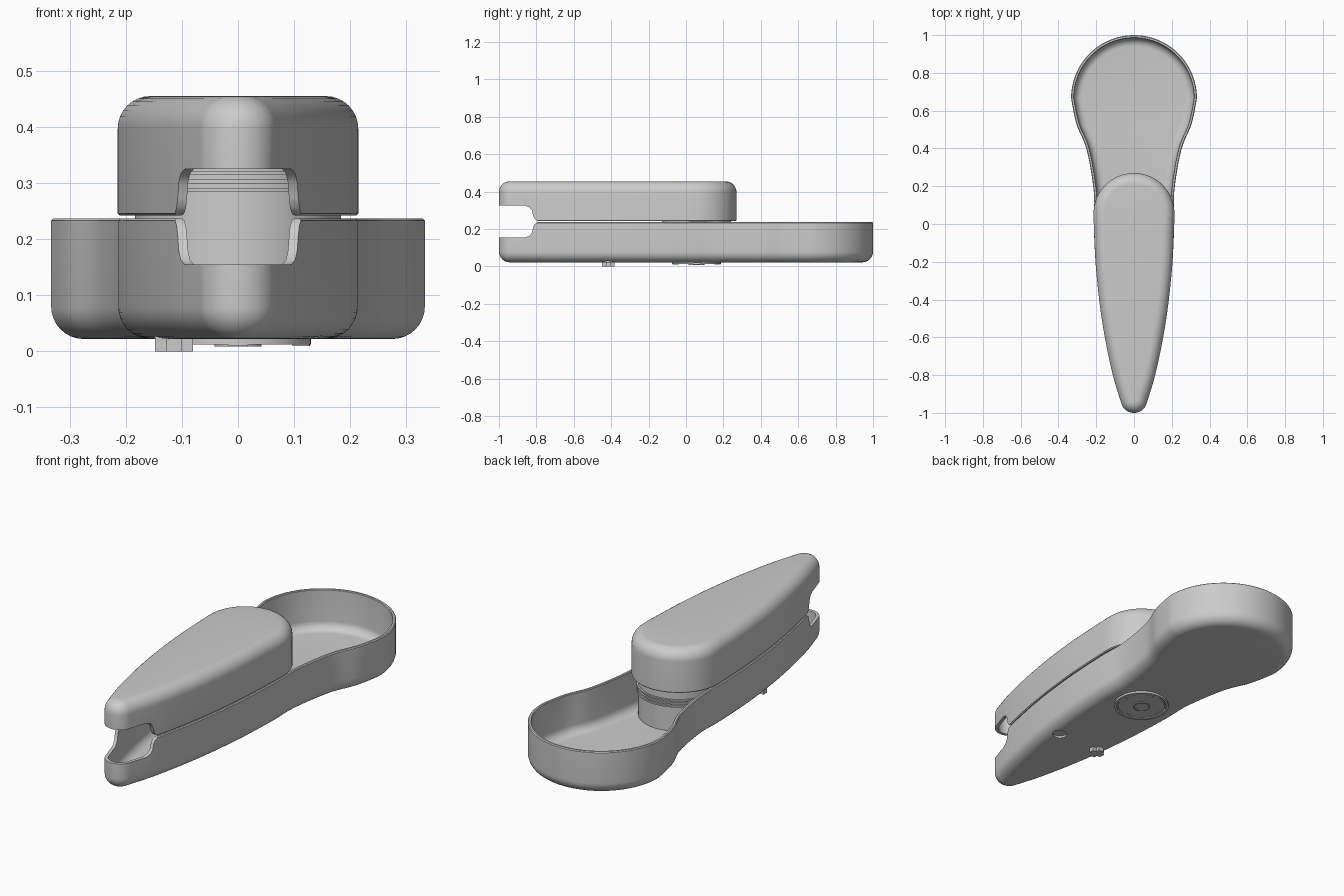
import bpy, bmesh, math
from mathutils import Vector

cube = bpy.data.objects.get("Cube")
if cube:
    bpy.data.objects.remove(cube, do_unlink=True)

grey = bpy.data.materials.new("satin grey")
grey.use_nodes = True
colour = (0.6, 0.6, 0.6, 1)
grey.diffuse_color = colour
grey.node_tree.nodes["Principled BSDF"].inputs["Base Color"].default_value = colour

PIVOT_Y = 0.056


def finish(name, bm, angle=35):
    bmesh.ops.recalc_face_normals(bm, faces=bm.faces)
    mesh = bpy.data.meshes.new(name)
    bm.to_mesh(mesh)
    bm.free()
    ob = bpy.data.objects.new(name, mesh)
    bpy.context.collection.objects.link(ob)
    mesh.materials.append(grey)
    smooth(ob, angle)
    return ob


def activate(ob):
    bpy.ops.object.select_all(action='DESELECT')
    ob.select_set(True)
    bpy.context.view_layer.objects.active = ob


def smooth(ob, angle=35):
    activate(ob)
    bpy.ops.object.shade_smooth_by_angle(angle=math.radians(angle))


def arc(cx, cy, r, start, end, steps):
    angles = [math.radians(start + (end - start) * i / steps) for i in range(steps + 1)]
    return [Vector((cx + r * math.cos(a), cy + r * math.sin(a))) for a in angles]


def spline(points, steps=8):
    # Catmull-Rom through the inner points
    out = []
    for a, b, c, d in zip(points, points[1:], points[2:], points[3:]):
        for i in range(steps):
            t = i / steps
            out.append(0.5 * (2 * b + (c - a) * t + (2 * a - 5 * b + 4 * c - d) * t**2
                              + (3 * b - a - 3 * c + d) * t**3))
    return out


def outline(side, end_y, end_r):
    # Rounded nose, curved flank and round heel, mirrored in x
    nose = arc(0, -0.93, 0.07, -90, -16, 10)
    heel = arc(0, end_y, end_r, 0, 90, 24)
    pts = [Vector(p) for p in side]
    half = nose[:-1] + spline([nose[-2], nose[-1]] + pts + [heel[0], heel[1]]) + heel
    return half + [Vector((-p.x, p.y)) for p in half[-2:0:-1]]


def stack(name, loop, profile):
    # Skin rings made by insetting the outline, closed at both ends
    bm = bmesh.new()
    n = len(loop)
    normals = []
    for i in range(n):
        t = (loop[(i + 1) % n] - loop[i - 1]).normalized()
        normals.append(Vector((-t.y, t.x)))
    rings = [[bm.verts.new((*(p + nor * inset), z)) for p, nor in zip(loop, normals)]
             for inset, z in profile]
    for lo, hi in zip(rings, rings[1:]):
        for i in range(n):
            j = (i + 1) % n
            bm.faces.new((lo[i], lo[j], hi[j], hi[i]))
    bm.faces.new(rings[0])
    bm.faces.new(rings[-1])
    return finish(name, bm)


def shell_profile(base, rim, up, r=0.058, wall=0.016):
    # Rounded outer corner, thin rim, rounded inner corner
    outer = [(r - p.x, base + up * (r + p.y)) for p in arc(0, 0, r, -90, 0, 8)]
    ri = r - wall
    inner = [(r - p.x, base + up * (r + p.y)) for p in arc(0, 0, ri, 0, -90, 8)]
    return outer + [(0, rim - up * 0.004), (0.004, rim), (wall - 0.003, rim),
                    (wall, rim - up * 0.003)] + inner


def cut(ob, cutter):
    mod = ob.modifiers.new("cut", 'BOOLEAN')
    mod.operation = 'DIFFERENCE'
    mod.solver = 'EXACT'
    mod.object = cutter
    activate(ob)
    bpy.ops.object.modifier_apply(modifier=mod.name)
    smooth(ob)


def disc(name, x, y, r, z0, z1, sides=48):
    bm = bmesh.new()
    bmesh.ops.create_cone(bm, cap_ends=True, segments=sides, radius1=r, radius2=r, depth=z1 - z0)
    bmesh.ops.translate(bm, vec=(x, y, (z0 + z1) / 2), verts=bm.verts)
    return finish(name, bm)


def ring(name, y, r_in, r_out, z0, z1, start=0, sweep=360, steps=64):
    # Rectangular section swept around the pivot
    bm = bmesh.new()
    section = [(r_in, z0), (r_out, z0), (r_out, z1), (r_in, z1)]
    closed = sweep == 360
    rows = []
    for i in range(steps if closed else steps + 1):
        a = math.radians(start + sweep * i / steps)
        rows.append([bm.verts.new((r * math.cos(a), y + r * math.sin(a), z)) for r, z in section])
    pairs = list(zip(rows, rows[1:])) + ([(rows[-1], rows[0])] if closed else [])
    for a, b in pairs:
        for i in range(4):
            j = (i + 1) % 4
            bm.faces.new((a[i], a[j], b[j], b[i]))
    if not closed:
        bm.faces.new(rows[0])
        bm.faces.new(rows[-1])
    return finish(name, bm)


def box(name, centre, size):
    bm = bmesh.new()
    bmesh.ops.create_cube(bm, size=1)
    bmesh.ops.scale(bm, vec=size, verts=bm.verts)
    bmesh.ops.translate(bm, vec=centre, verts=bm.verts)
    return finish(name, bm)


# Lower tray and upper lid
flank = [(0.117, -0.78), (0.168, -0.52), (0.2, -0.25), (0.213, 0)]
tray_loop = outline(flank + [(0.213, 0.17), (0.25, 0.39), (0.305, 0.53)], 0.667, 0.333)
lid_loop = outline(flank, PIVOT_Y, 0.214)
tray = stack("lower_tray", tray_loop, shell_profile(0.022, 0.237, 1))
lid = stack("upper_lid", lid_loop, shell_profile(0.455, 0.242, -1))

# Mouth opening at the nose, flaring into the seam
upper = [(-1.1, 0.325), (-0.86, 0.325), (-0.838, 0.317), (-0.824, 0.3), (-0.818, 0.275),
         (-0.81, 0.255), (-0.795, 0.244), (-0.775, 0.24)]
mouth = upper + [(y, 0.48 - z) for y, z in upper[-2::-1]]
bm = bmesh.new()
face = bm.faces.new([bm.verts.new((-0.3, y, z)) for y, z in mouth])
side = bmesh.ops.extrude_face_region(bm, geom=[face])
bmesh.ops.translate(bm, vec=(0.6, 0, 0),
                    verts=[v for v in side["geom"] if isinstance(v, bmesh.types.BMVert)])
mouth_cutter = finish("mouth_cutter", bm)
hole_cutter = disc("hole_cutter", 0.116, -0.415, 0.034, 0, 0.032)
cut(tray, mouth_cutter)
cut(tray, hole_cutter)
cut(lid, mouth_cutter)
for cutter in (mouth_cutter, hole_cutter):
    bpy.data.objects.remove(cutter, do_unlink=True)

# Pivot drum joining both shells, with ridges front and back
disc("pivot_drum", 0, PIVOT_Y, 0.184, 0.03, 0.445, 64)
for i in range(3):
    step = 0.015 * i
    ring("front_ridge", PIVOT_Y, 0.18, 0.192, 0.284 + step, 0.291 + step, 180, 180)
    ring("back_ridge", PIVOT_Y, 0.18, 0.192, 0.16 + step, 0.167 + step, 0, 180)

# Underside pivot plate with hub and four clips
ring("pivot_plate_rim", PIVOT_Y, 0.118, 0.13, 0.012, 0.026)
disc("pivot_plate", 0, PIVOT_Y, 0.112, 0.013, 0.026)
ring("pivot_hub", PIVOT_Y, 0.034, 0.042, 0.009, 0.02, steps=32)
for k in range(4):
    ring("plate_clip", PIVOT_Y, 0.098, 0.128, 0.01, 0.02, 90 * k - 8, 16, 6)

# Small cross-shaped peg under the right flank
box("peg_long", (-0.114, -0.415, 0.016), (0.068, 0.028, 0.032))
box("peg_short", (-0.114, -0.415, 0.016), (0.028, 0.068, 0.032))
